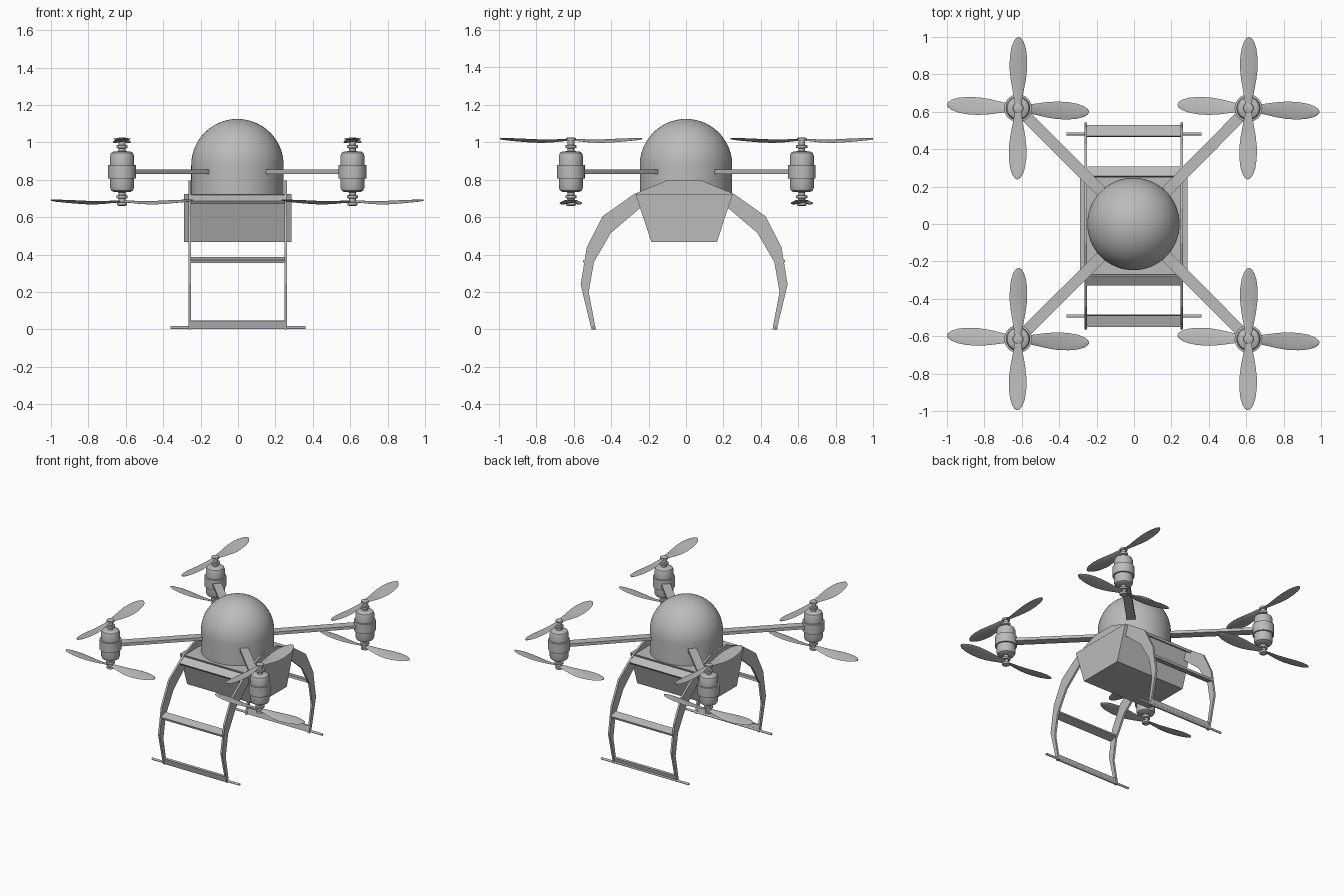
import bpy, bmesh, math
from mathutils import Matrix, Vector

cube = bpy.data.objects.get("Cube")
if cube:
    bpy.data.objects.remove(cube, do_unlink=True)

grey = bpy.data.materials.new("plain_grey")
grey.use_nodes = True
color = (0.5, 0.5, 0.5, 1)
grey.diffuse_color = color
grey.node_tree.nodes["Principled BSDF"].inputs["Base Color"].default_value = color


def finish(name, bm, smooth=False):
    """Turn a bmesh into an object."""
    bmesh.ops.recalc_face_normals(bm, faces=bm.faces)
    mesh = bpy.data.meshes.new(name)
    bm.to_mesh(mesh)
    bm.free()
    mesh.materials.append(grey)
    obj = bpy.data.objects.new(name, mesh)
    bpy.context.collection.objects.link(obj)
    if smooth:
        bpy.ops.object.select_all(action='DESELECT')
        obj.select_set(True)
        bpy.context.view_layer.objects.active = obj
        bpy.ops.object.shade_smooth_by_angle(angle=math.radians(35))
    return obj


def loft(name, rings, smooth=False, matrix=Matrix()):
    """Bridge closed rings of equal size and cap both ends."""
    bm = bmesh.new()
    loops = [[bm.verts.new(matrix @ Vector(p)) for p in ring] for ring in rings]
    n = len(loops[0])
    for a, b in zip(loops, loops[1:]):
        for i in range(n):
            j = (i + 1) % n
            bm.faces.new((a[i], a[j], b[j], b[i]))
    bm.faces.new(loops[0])
    bm.faces.new(loops[-1])
    return finish(name, bm, smooth)


def lathe(name, profile, x, y, segs=32):
    """Turn (radius, z) points around a vertical axis."""
    angles = [math.tau * i / segs for i in range(segs)]
    rings = [[(x + r * math.cos(a), y + r * math.sin(a), z) for a in angles]
             for r, z in profile]
    return loft(name, rings, True)


def prism(name, outline, x0, x1):
    """Extrude a (y, z) outline along x."""
    return loft(name, [[(x, y, z) for y, z in outline] for x in (x0, x1)])


def box(name, size, matrix):
    bm = bmesh.new()
    bmesh.ops.create_cube(bm, size=1, matrix=matrix @ Matrix.Diagonal((*size, 1)))
    return finish(name, bm)


# Domed body
R, DOME_Z = 0.247, 0.878
dome = [(R, 0.715)]
for i in range(20):
    a = math.pi / 2 * i / 20
    dome.append((R * math.cos(a), DOME_Z + R * math.sin(a)))
dome.append((0.002, DOME_Z + R))
lathe("dome_body", dome, -0.003, 0, 64)

# Tapered equipment case under the dome
MID = -0.01
prism("equipment_case", [(MID - 0.26, 0.725), (MID + 0.26, 0.725),
                         (MID + 0.175, 0.467), (MID - 0.175, 0.467)], -0.29, 0.286)

# Arched leg plates
outer = [(0.495, 0), (0.553, 0.24), (0.52, 0.44), (0.435, 0.605), (0.265, 0.725), (0.095, 0.795)]
inner = [(0.1, 0.7), (0.24, 0.645), (0.392, 0.515), (0.482, 0.36), (0.51, 0.2), (0.472, 0)]
half = outer[::-1] + inner[::-1]
for side, x in (("right", -0.258), ("left", 0.256)):
    bm = bmesh.new()
    front, back = [], []
    for points, s in ((front, -1), (back, 1)):
        points += [bm.verts.new((x - 0.007, MID + s * y, z)) for y, z in outer + inner[::-1]]
    # Quads along the arch, joined across the top
    n = len(outer)
    strip = list(zip(front[:n], front[n:])) + list(zip(back[:n], back[n:]))[::-1]
    faces = [bm.faces.new((a, b, d, c)) for (a, b), (c, d) in zip(strip, strip[1:])]
    extruded = bmesh.ops.extrude_face_region(bm, geom=faces, use_keep_orig=True)
    moved = [v for v in extruded["geom"] if isinstance(v, bmesh.types.BMVert)]
    bmesh.ops.translate(bm, verts=moved, vec=(0.014, 0, 0))
    bmesh.ops.dissolve_limit(bm, angle_limit=0.01, verts=bm.verts, edges=bm.edges)
    finish(side + "_leg_arch", bm)

# Cross bars and skid rods at both ends
for end, s in (("front", -1), ("back", 1)):
    for part, y, z, depth, height, tilt in (("top_bar", 0.288, 0.695, 0.06, 0.018, 33),
                                            ("middle_bar", 0.508, 0.37, 0.062, 0.016, 15),
                                            ("bottom_bar", 0.489, 0.025, 0.016, 0.045, 12)):
        matrix = (Matrix.Translation((0, MID + s * y, z))
                  @ Matrix.Rotation(math.radians(-s * tilt), 4, 'X'))
        box(end + "_" + part, (0.515, depth, height), matrix)
    rod = [(MID / 2 + s * 0.487 + 0.008 * math.cos(a), 0.009 + 0.008 * math.sin(a))
           for a in (math.tau * i / 12 for i in range(12))]
    prism(end + "_skid_rod", rod, -0.362, 0.36)

# Motor profile: shafts, rounded body and wide collar
motor = [(0.016, 0.66), (0.026, 0.664), (0.026, 0.678), (0.018, 0.68), (0.018, 0.7),
         (0.03, 0.702), (0.03, 0.716), (0.018, 0.718), (0.018, 0.733), (0.045, 0.735),
         (0.058, 0.742), (0.064, 0.758), (0.064, 0.806), (0.074, 0.807)]
AXIS_Z = 0.843
motor += [(r, 2 * AXIS_Z - z) for r, z in motor[::-1]]

# Blade stations: distance, half width, height
stations = [(0.0, 0.014, 0), (0.04, 0.021, 0), (0.09, 0.03, -0.004), (0.15, 0.041, -0.006),
            (0.21, 0.048, -0.004), (0.27, 0.047, 0), (0.32, 0.04, 0.003),
            (0.355, 0.028, 0.005), (0.372, 0.016, 0.007), (0.38, 0.004, 0.007)]


def blade(name, x, y, z, turn):
    rings = []
    for d, w, h in stations:
        pitch = math.radians(15 - 18 * d)
        ring = []
        for i in range(10):
            a = math.tau * i / 10
            u, v = w * math.cos(a), 0.0035 * math.sin(a)
            ring.append((d, u * math.cos(pitch) - v * math.sin(pitch),
                         h + u * math.sin(pitch) + v * math.cos(pitch)))
        rings.append(ring)
    matrix = Matrix.Translation((x, y, z)) @ Matrix.Rotation(math.radians(turn), 4, 'Z')
    loft(name, rings, True, matrix)


# Four rotor units with flat arms
for end, sy in (("front", -1), ("back", 1)):
    for side, sx in (("right", -1), ("left", 1)):
        name = end + "_" + side
        x, y = -0.004 + sx * 0.616, 0.002 + sy * 0.617
        lathe(name + "_motor", motor, x, y)
        arm = (Matrix.Translation((x * 0.58, y * 0.58, AXIS_Z))
               @ Matrix.Rotation(math.atan2(y, x), 4, 'Z'))
        box(name + "_arm", (0.7, 0.06, 0.022), arm)
        for half_turn in (0, 180):
            blade(name + "_upper_blade", x, y, 1.012, 89.5 + half_turn)
            blade(name + "_lower_blade", x, y, 0.683, -3 + half_turn)
